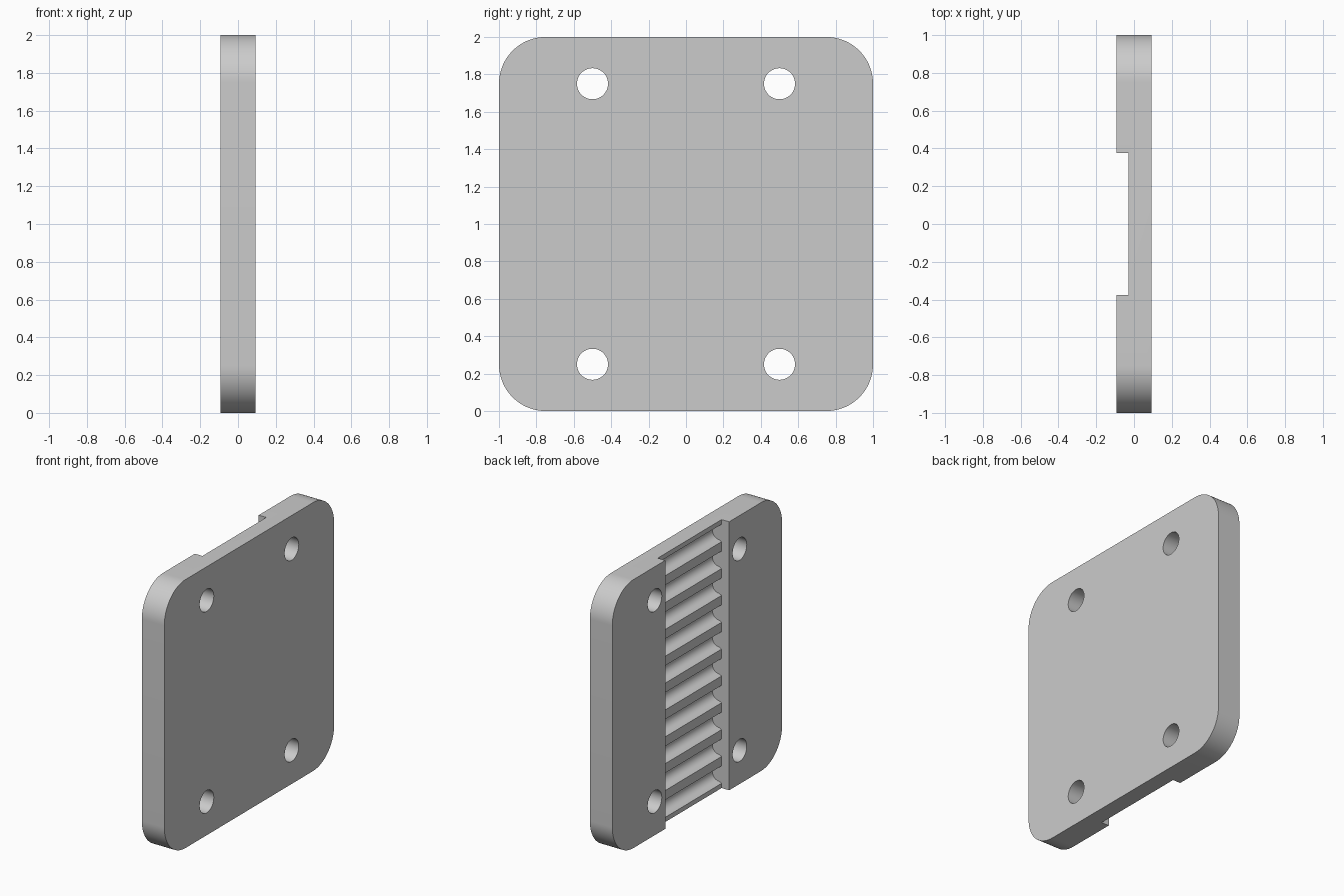
import bpy, bmesh, math
from math import cos, sin, pi
from mathutils import Vector

cube = bpy.data.objects.get("Cube")
if cube:
    bpy.data.objects.remove(cube, do_unlink=True)

HALF_THICK = 0.0925
CORNER = 0.25
FLOOR = -0.03          # channel floor, where the lands sit
CHANNEL_HALF = 0.376
PITCH = 0.2
TEETH = 10


def arc(cy, cz, r, start, end, steps):
    """Points of an arc, angles in radians."""
    return [(cy + r * cos(start + (end - start) * i / steps),
             cz + r * sin(start + (end - start) * i / steps))
            for i in range(steps + 1)]


def prism(name, points, depth):
    """Closed solid from a 3D outline pushed along a vector."""
    bm = bmesh.new()
    face = bm.faces.new([bm.verts.new(p) for p in points])
    cap = bmesh.ops.extrude_face_region(bm, geom=[face])["geom"]
    bmesh.ops.translate(bm, vec=Vector(depth),
                        verts=[v for v in cap if isinstance(v, bmesh.types.BMVert)])
    if face.is_valid and len(bm.faces) < len(points) + 2:
        bm.faces.new(face.verts)
    bmesh.ops.recalc_face_normals(bm, faces=bm.faces)
    mesh = bpy.data.meshes.new(name)
    bm.to_mesh(mesh)
    bm.free()
    obj = bpy.data.objects.new(name, mesh)
    bpy.context.collection.objects.link(obj)
    return obj


# Plate with rounded corners
outline = []
for k, (sy, sz) in enumerate([(1, 1), (-1, 1), (-1, -1), (1, -1)]):
    outline += arc(sy * (1 - CORNER), 1 + sz * (1 - CORNER), CORNER,
                   k * pi / 2, (k + 1) * pi / 2, 24)
plate = prism("clamp_plate", [(-HALF_THICK, y, z) for y, z in outline],
              (2 * HALF_THICK, 0, 0))

# Four screw holes
cutters = []
for y in (-0.5, 0.5):
    for z in (0.25, 1.75):
        ring = arc(y, z, 0.083, 0, 2 * pi, 48)[:-1]
        cutters.append(prism("hole_cutter", [(-0.3, a, b) for a, b in ring],
                             (0.6, 0, 0)))

# Belt channel with rounded tooth grooves
profile = [(-0.3, -0.1), (FLOOR, -0.1)]
for i in range(TEETH):
    z = PITCH * (i + 0.5)
    profile.append((FLOOR, z - 0.065))
    profile += arc(FLOOR + 0.02, z, 0.0555, -pi / 2, pi / 2, 16)
    profile.append((FLOOR, z + 0.065))
profile += [(FLOOR, 2.1), (-0.3, 2.1)]
cutters.append(prism("channel_cutter", [(x, -CHANNEL_HALF, z) for x, z in profile],
                     (0, 2 * CHANNEL_HALF, 0)))

# Cut the plate, then drop the cutters
for cutter in cutters:
    cutter.hide_render = True
    mod = plate.modifiers.new("cut", "BOOLEAN")
    mod.operation = "DIFFERENCE"
    mod.solver = "EXACT"
    mod.object = cutter
graph = bpy.context.evaluated_depsgraph_get()
result = bpy.data.meshes.new_from_object(plate.evaluated_get(graph))
plate.modifiers.clear()
plate.data = result
for cutter in cutters:
    bpy.data.objects.remove(cutter, do_unlink=True)

# Plain grey finish
grey = bpy.data.materials.new("plain_grey")
grey.use_nodes = True
colour = (0.6, 0.6, 0.6, 1)
grey.diffuse_color = colour
grey.node_tree.nodes["Principled BSDF"].inputs["Base Color"].default_value = colour
plate.data.materials.clear()
plate.data.materials.append(grey)

bpy.ops.object.select_all(action="DESELECT")
plate.select_set(True)
bpy.context.view_layer.objects.active = plate
bpy.ops.object.shade_smooth_by_angle(angle=math.radians(30))
